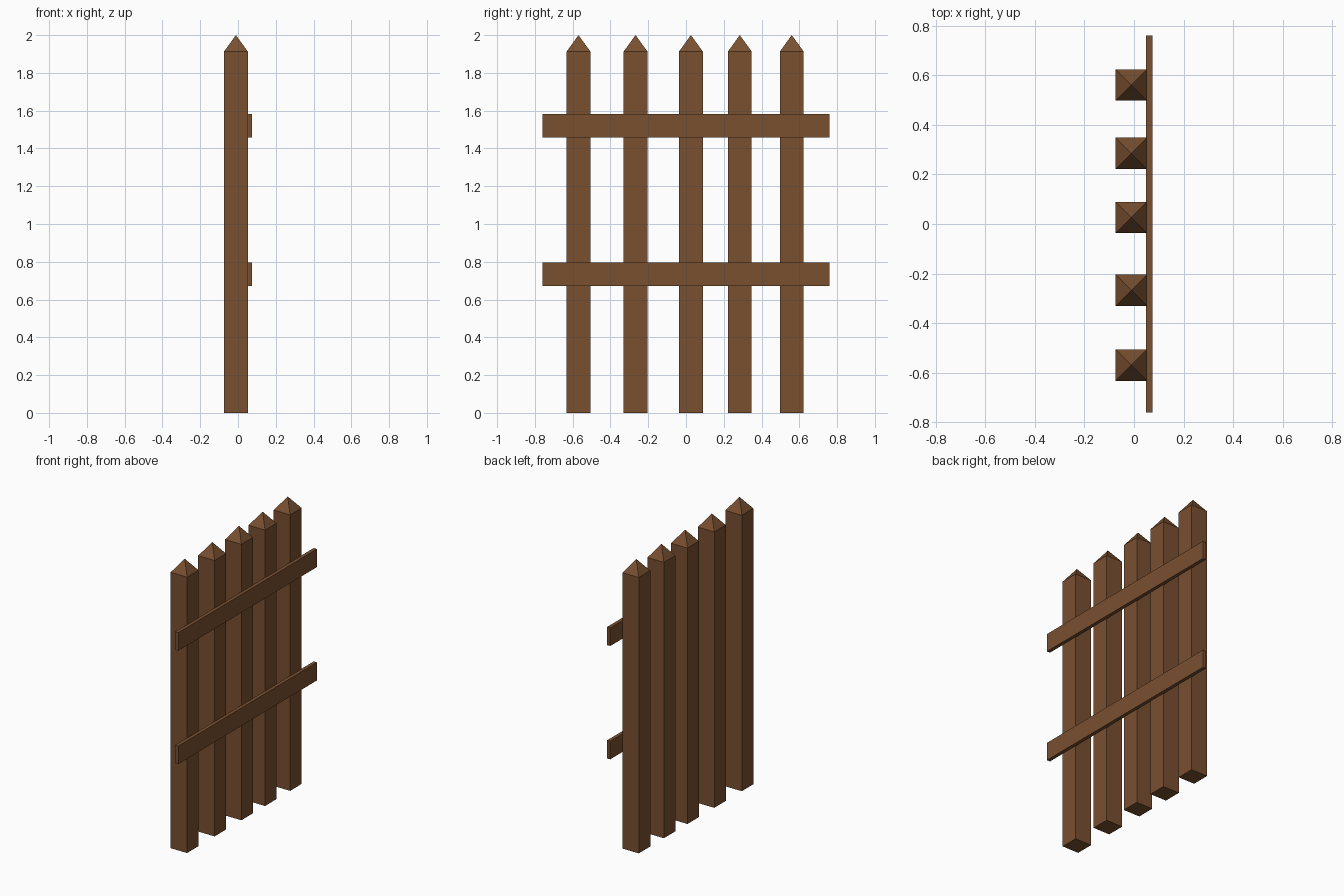
import bpy, bmesh

if "Cube" in bpy.data.objects:
    bpy.data.objects.remove(bpy.data.objects["Cube"])

wood = bpy.data.materials.new("brown wood")
wood.diffuse_color = (0.19, 0.08, 0.03, 1)
wood.use_nodes = True
wood.node_tree.nodes["Principled BSDF"].inputs["Base Color"].default_value = wood.diffuse_color


def add_object(name, bm):
    mesh = bpy.data.meshes.new(name)
    bmesh.ops.recalc_face_normals(bm, faces=bm.faces)
    bm.to_mesh(mesh)
    bm.free()
    mesh.materials.append(wood)
    bpy.context.collection.objects.link(bpy.data.objects.new(name, mesh))


def box(x0, x1, y0, y1, z0, z1):
    bm = bmesh.new()
    bmesh.ops.create_cube(bm, size=1)
    for v in bm.verts:
        v.co = (x1 if v.co.x > 0 else x0,
                y1 if v.co.y > 0 else y0,
                z1 if v.co.z > 0 else z0)
    return bm


# Square pickets with pyramid points
X0, X1, HALF = -0.074, 0.052, 0.063
SHOULDER, TIP = 1.913, 2.0
for i, y in enumerate((-0.569, -0.267, 0.026, 0.285, 0.56)):
    bm = box(X0, X1, y - HALF, y + HALF, 0, SHOULDER)
    top = max(bm.faces, key=lambda f: f.calc_center_median().z)
    poke = bmesh.ops.poke(bm, faces=[top])
    poke["verts"][0].co.z = TIP
    add_object(f"picket_{i + 1}", bm)

# Two horizontal rails on the +x side
for name, z in (("lower_rail", 0.734), ("upper_rail", 1.52)):
    add_object(name, box(0.049, 0.074, -0.76, 0.76, z - 0.0625, z + 0.0625))
